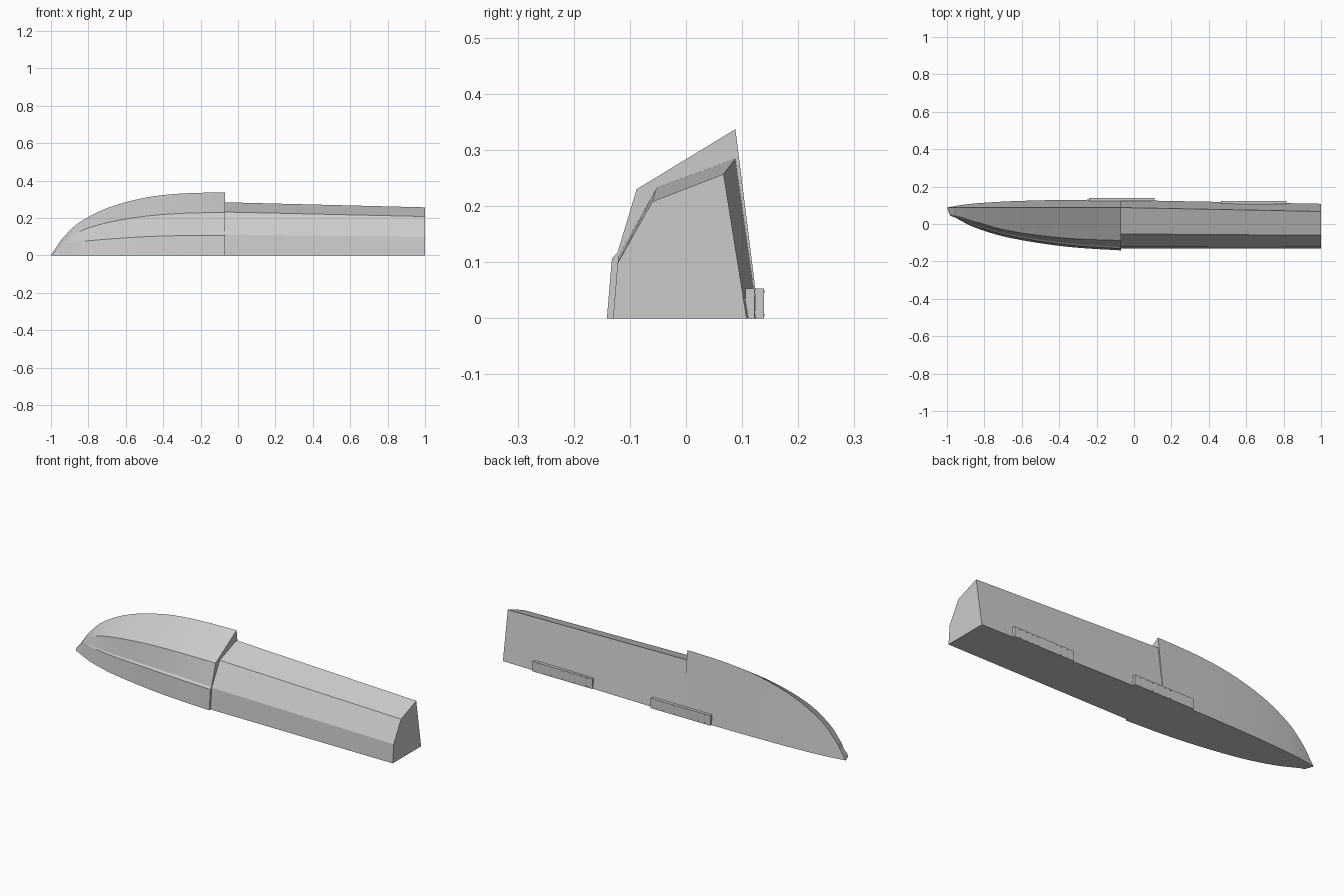
import bpy, bmesh, math
from mathutils import Vector

cube = bpy.data.objects.get("Cube")
if cube:
    bpy.data.objects.remove(cube, do_unlink=True)

grey = bpy.data.materials.new("plain grey")
grey.use_nodes = True
COLOUR = (0.6, 0.6, 0.6, 1)
grey.diffuse_color = COLOUR
grey.node_tree.nodes["Principled BSDF"].inputs["Base Color"].default_value = COLOUR


def finish(name, bm, smooth=False):
    bmesh.ops.remove_doubles(bm, verts=bm.verts, dist=0.0002)
    bmesh.ops.recalc_face_normals(bm, faces=bm.faces)
    mesh = bpy.data.meshes.new(name)
    bm.to_mesh(mesh)
    bm.free()
    mesh.materials.append(grey)
    ob = bpy.data.objects.new(name, mesh)
    bpy.context.collection.objects.link(ob)
    if smooth:
        bpy.ops.object.select_all(action="DESELECT")
        ob.select_set(True)
        bpy.context.view_layer.objects.active = ob
        bpy.ops.object.shade_smooth_by_angle(angle=math.radians(15))
    return ob


def loft(name, sections, smooth=False):
    """Skin a list of equal-length closed cross-sections and cap the ends."""
    bm = bmesh.new()
    rings = [[bm.verts.new(p) for p in s] for s in sections]
    n = len(rings[0])
    for a, b in zip(rings, rings[1:]):
        for i in range(n):
            j = (i + 1) % n
            bm.faces.new((a[i], a[j], b[j], b[i]))
    bm.faces.new(rings[0])
    bm.faces.new(rings[-1])
    return finish(name, bm, smooth)


def spline(rows, steps):
    """Catmull-Rom resampling of the station rows."""
    out = []
    for i in range(len(rows) - 1):
        p0, p1 = rows[max(i - 1, 0)], rows[i]
        p2, p3 = rows[i + 1], rows[min(i + 2, len(rows) - 1)]
        for k in range(steps):
            t = k / steps
            out.append([0.5 * (2 * b + (c - a) * t + (2 * a - 5 * b + 4 * c - d) * t * t
                               + (3 * b - a - 3 * c + d) * t ** 3)
                        for a, b, c, d in zip(p0, p1, p2, p3)])
    out.append(rows[-1])
    return out


# Nose: x, ridge z, shoulder y and z, chine y and z, bottom edge y
stations = [
    (-1.0, 0, .05, 0, .05, 0, .05),
    (-.96, .06, .047, .036, .044, .032, .036),
    (-.93, .1, .041, .075, .034, .064, .02),
    (-.85, .175, .014, .127, -.008, .073, -.019),
    (-.7, .253, -.03, .175, -.055, .087, -.066),
    (-.5, .308, -.062, .209, -.093, .1, -.103),
    (-.3, .331, -.08, .225, -.117, .106, -.127),
    (-.07, .337, -.088, .23, -.132, .107, -.141),
]


def nose_section(x, ridge, my, mz, cy, cz, by):
    front = max(x, -.985)
    ledge = max(0, mz - cz) * .08
    return [(x, .088, ridge), (front, my, mz), (front, cy + ledge, cz + ledge),
            (front, cy, cz), (front, by, 0), (x, .088 + .125 * ridge, 0)]


loft("nose", [nose_section(*r) for r in spline(stations, 4)], smooth=True)

# Straight tapering body
body_front = [(.088, .284), (-.053, .232), (-.12, .112), (-.13, 0), (.128, 0)]
body_end = [(.067, .257), (-.06, .208), (-.122, .098), (-.13, 0), (.108, 0)]
loft("body", [[(x, y, z) for y, z in pts]
              for x, pts in ((-.07, body_front), (1, body_end))])


def add_box(bm, low, high):
    low, high = Vector(low), Vector(high)
    made = bmesh.ops.create_cube(bm, size=1)["verts"]
    for v in made:
        v.co = (low + high) / 2 + v.co * (high - low)


# Mounting strips on the back, with small studs along both long edges
for name, x0, outer in (("front_mount_strip", -.24, .14), ("rear_mount_strip", .465, .123)):
    bm = bmesh.new()
    add_box(bm, (x0, outer - .017, 0), (x0 + .35, outer - .001, .053))
    for i in range(9):
        x = x0 + .035 * (i + 1)
        for z in (.003, .045):
            add_box(bm, (x - .003, outer - .002, z), (x + .003, outer, z + .005))
    finish(name, bm)
